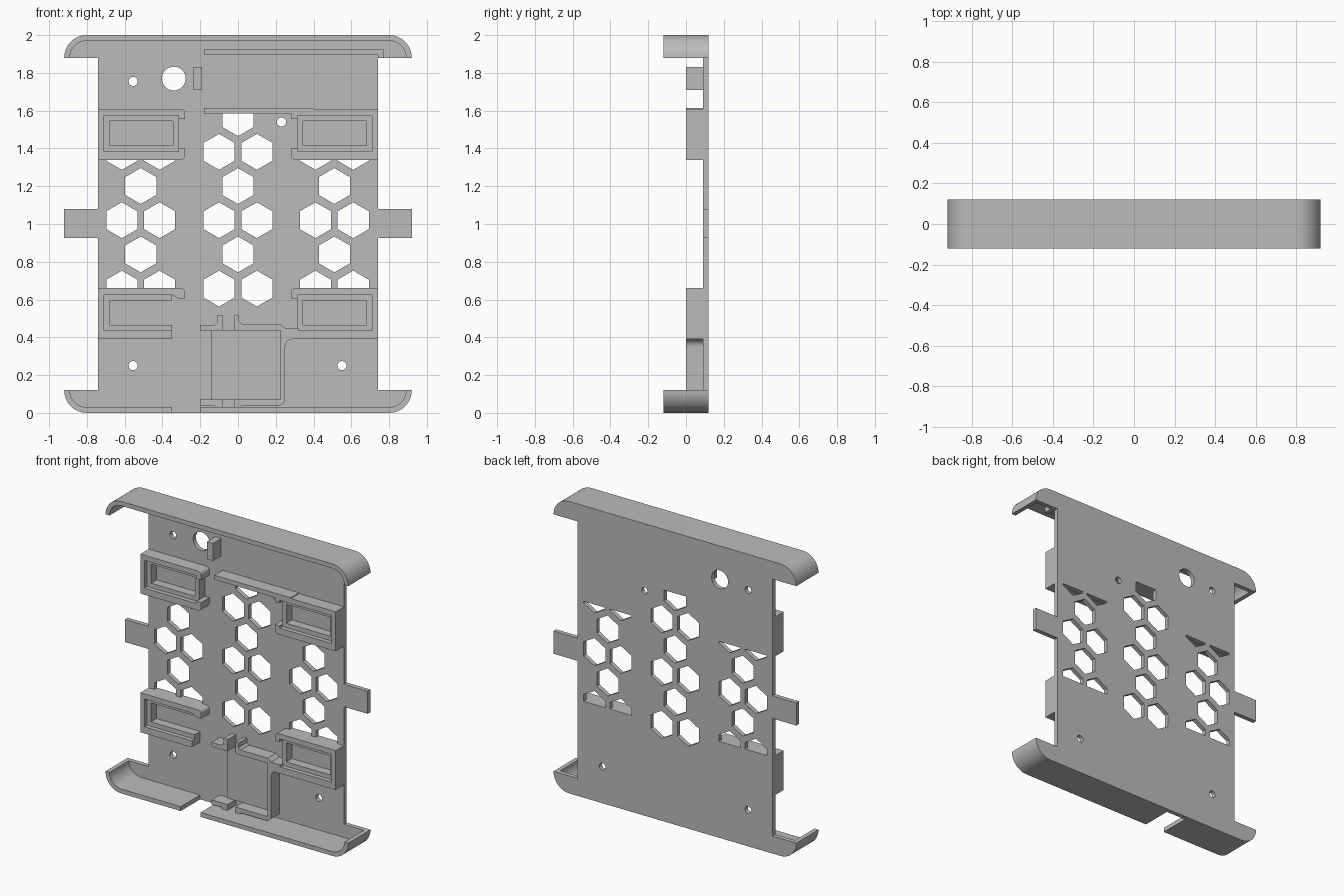
import bpy, bmesh, math

cube = bpy.data.objects.get("Cube")
if cube:
    bpy.data.objects.remove(cube, do_unlink=True)

grey = bpy.data.materials.new("plain grey")
grey.use_nodes = True
grey.diffuse_color = (0.5, 0.5, 0.5, 1)
grey.node_tree.nodes["Principled BSDF"].inputs["Base Color"].default_value = (0.5, 0.5, 0.5, 1)

BACK, FLOOR, RIM, FRONT = 0.12, 0.09, 0.0, -0.12
HALF = 0.92


def build(name, prisms, smooth=False):
    """One object from (outline in xz, front y, back y) prisms."""
    bm = bmesh.new()
    for pts, y0, y1 in prisms:
        face = bm.faces.new([bm.verts.new((x, y0, z)) for x, z in pts])
        out = bmesh.ops.extrude_face_region(bm, geom=[face])["geom"]
        moved = [v for v in out if isinstance(v, bmesh.types.BMVert)]
        bmesh.ops.translate(bm, verts=moved, vec=(0, y1 - y0, 0))
    bmesh.ops.recalc_face_normals(bm, faces=bm.faces)
    me = bpy.data.meshes.new(name)
    bm.to_mesh(me)
    bm.free()
    me.materials.append(grey)
    ob = bpy.data.objects.new(name, me)
    bpy.context.collection.objects.link(ob)
    if smooth:
        shade(ob)
    return ob


def shade(ob):
    bpy.ops.object.select_all(action="DESELECT")
    ob.select_set(True)
    bpy.context.view_layer.objects.active = ob
    bpy.ops.object.shade_smooth_by_angle(angle=math.radians(30))


def rect(x0, x1, z0, z1):
    return [(x0, z0), (x1, z0), (x1, z1), (x0, z1)]


def arc(cx, cz, r, a0, a1, n=12):
    angles = [math.radians(a0 + (a1 - a0) * i / n) for i in range(n + 1)]
    return [(cx + r * math.cos(a), cz + r * math.sin(a)) for a in angles]


def flip_x(pts):
    return [(-x, z) for x, z in pts]


def flip_z(pts):
    return [(x, 2 - z) for x, z in pts]


# Back plate outline: rounded end caps, narrower middle, side tabs
corner = arc(0.8, 1.88, 0.12, 0, 90)
upper = [(0.74, 1.0), (0.74, 1.88)] + corner
right_side = flip_z(upper)[::-1][:-1] + [(0.74, 0.925), (HALF, 0.925), (HALF, 1.08), (0.74, 1.08)] + upper[1:]
plate = build("back_plate", [(right_side + flip_x(right_side)[::-1], FLOOR, BACK)])


# Vent hexagons, cut off where the brackets begin, and round holes
def hexagon(cx, cz, low=0, high=2):
    return [(x, min(max(z, low), high)) for x, z in arc(cx, cz, 0.095, 30, 330, 5)]


STEP = 0.181
holes = [hexagon(0, 1.56, high=1.585)]
holes += [hexagon(0, 1.02 + s * STEP) for s in (-1, 1)]
holes += [hexagon(s * 0.1, 1.02 + k * STEP) for s in (-1, 1) for k in (-2, 0, 2)]
for cx in (-0.515, 0.51):
    holes += [hexagon(cx, 1.02 + s * STEP) for s in (-1, 1)]
    for dx in (-0.1, 0.1):
        holes += [hexagon(cx + dx, 1.02),
                  hexagon(cx + dx, 1.02 + 2 * STEP, high=1.345),
                  hexagon(cx + dx, 1.02 - 2 * STEP, low=0.66)]
for x, z, r in ((-0.34, 1.77, 0.063), (-0.555, 1.755, 0.024), (0.23, 1.54, 0.024),
                (-0.555, 0.25, 0.024), (0.55, 0.25, 0.024)):
    holes.append(arc(x, z, r, 0, 348.75, 31))
cutter = build("hole_cutter", [(h, 0, 0.2) for h in holes])
mod = plate.modifiers.new("holes", "BOOLEAN")
mod.object, mod.solver = cutter, "EXACT"
bpy.ops.object.select_all(action="DESELECT")
plate.select_set(True)
bpy.context.view_layer.objects.active = plate
bpy.ops.object.modifier_apply(modifier="holes")
bpy.data.objects.remove(cutter, do_unlink=True)
shade(plate)


# Curved end rails
def rail_half(inner_x):
    return ([(inner_x, 2.0)] + corner[::-1]
            + arc(0.8, 1.88, 0.09, 0, 90) + [(inner_x, 1.97)])


right_half = rail_half(0)
full = right_half[1:-1] + flip_x(right_half[1:-1])[::-1]
build("top_rail", [(full, FRONT, FLOOR)], True)
build("bottom_rail_left", [(flip_z(rail_half(-0.2)), FRONT, FLOOR)], True)
build("bottom_rail_right", [(flip_x(flip_z(rail_half(0.35))), FRONT, FLOOR)], True)
build("top_inner_ledge", [(rect(-0.18, 0.77, 1.895, 1.925), 0.03, FLOOR),
                          (rect(0.74, 0.77, 1.88, 1.895), 0.03, FLOOR)])
build("small_post", [(rect(-0.235, -0.19, 1.71, 1.83), RIM, FLOOR)])


# Magnet style pockets: outer walls with hooked ends and a stepped ring inside
def bracket(name, side, z, end=0.315, low_end=0.28):
    top, bottom = z + 0.27, z
    rounded = [(0.74, top), (0.74, top - 0.035), (end, top - 0.035), (0.315, top - 0.055),
               (0.28, top - 0.055)] + arc(0.305, top - 0.025, 0.025, 180, 90, 5)
    walls = [rounded, rect(0.71, 0.74, bottom + 0.045, top - 0.035)]
    if low_end < end:
        walls.append([(0.74, bottom), (0.74, bottom + 0.045), (0.315, bottom + 0.045),
                      (0.315, bottom + 0.06), (0.28, bottom + 0.06)]
                     + arc(0.305, bottom + 0.025, 0.025, 180, 270, 5))
    else:
        walls.append(rect(low_end, 0.74, bottom, bottom + 0.045))
    ring = [rect(end, 0.71, bottom + 0.045, bottom + 0.075),
            rect(end, 0.71, top - 0.065, top - 0.035),
            rect(0.68, 0.71, bottom + 0.075, top - 0.065)]
    if low_end < end:
        ring.append(rect(end, 0.345, bottom + 0.075, top - 0.065))
    place = flip_x if side < 0 else list
    build(name, [(place(w), RIM, FLOOR) for w in walls]
          + [(place(r), 0.03, FLOOR) for r in ring], True)


bracket("upper_left_bracket", 1, 1.34)
bracket("upper_right_bracket", -1, 1.34)
bracket("lower_left_bracket", 1, 0.39)
bracket("lower_right_bracket", -1, 0.39, end=0.35, low_end=0.35)
build("upper_bar", [(rect(-0.18, 0.4, 1.585, 1.615), RIM, FLOOR)])

# Connector bay: raised floor, curved side wall, notched end walls
build("bay_floor", [(rect(-0.14, 0.225, 0.07, 0.435), 0.08, FLOOR)])
side_wall = ([(0.225, 0.04), (0.25, 0.06)] + arc(0.29, 0.35, 0.04, 180, 90, 8)
             + [(0.32, 0.39), (0.32, 0.45), (0.25, 0.45), (0.225, 0.47)])
build("bay_side_wall", [(side_wall, RIM, FLOOR)], True)
top_wall = [(0.225, 0.435), (0.225, 0.47), (0.02, 0.47), (0.005, 0.485),
            (0.005, 0.515), (-0.02, 0.515), (-0.02, 0.435)]
top_post = [(-0.2, 0.435), (-0.2, 0.465), (-0.125, 0.465), (-0.11, 0.48),
            (-0.11, 0.515), (-0.08, 0.515), (-0.08, 0.435)]
build("bay_top_wall", [(top_wall, RIM, FLOOR), (top_post, RIM, FLOOR)])
low_wall = [(0.225, 0.07), (0.225, 0.04), (0.02, 0.04), (0.005, 0.0), (-0.02, 0.0), (-0.02, 0.07)]
low_post = [(-0.2, 0.07), (-0.2, 0.04), (-0.125, 0.04), (-0.11, 0.0), (-0.08, 0.0), (-0.08, 0.07)]
build("bay_bottom_wall", [(low_wall, RIM, FLOOR), (low_post, RIM, FLOOR)])
